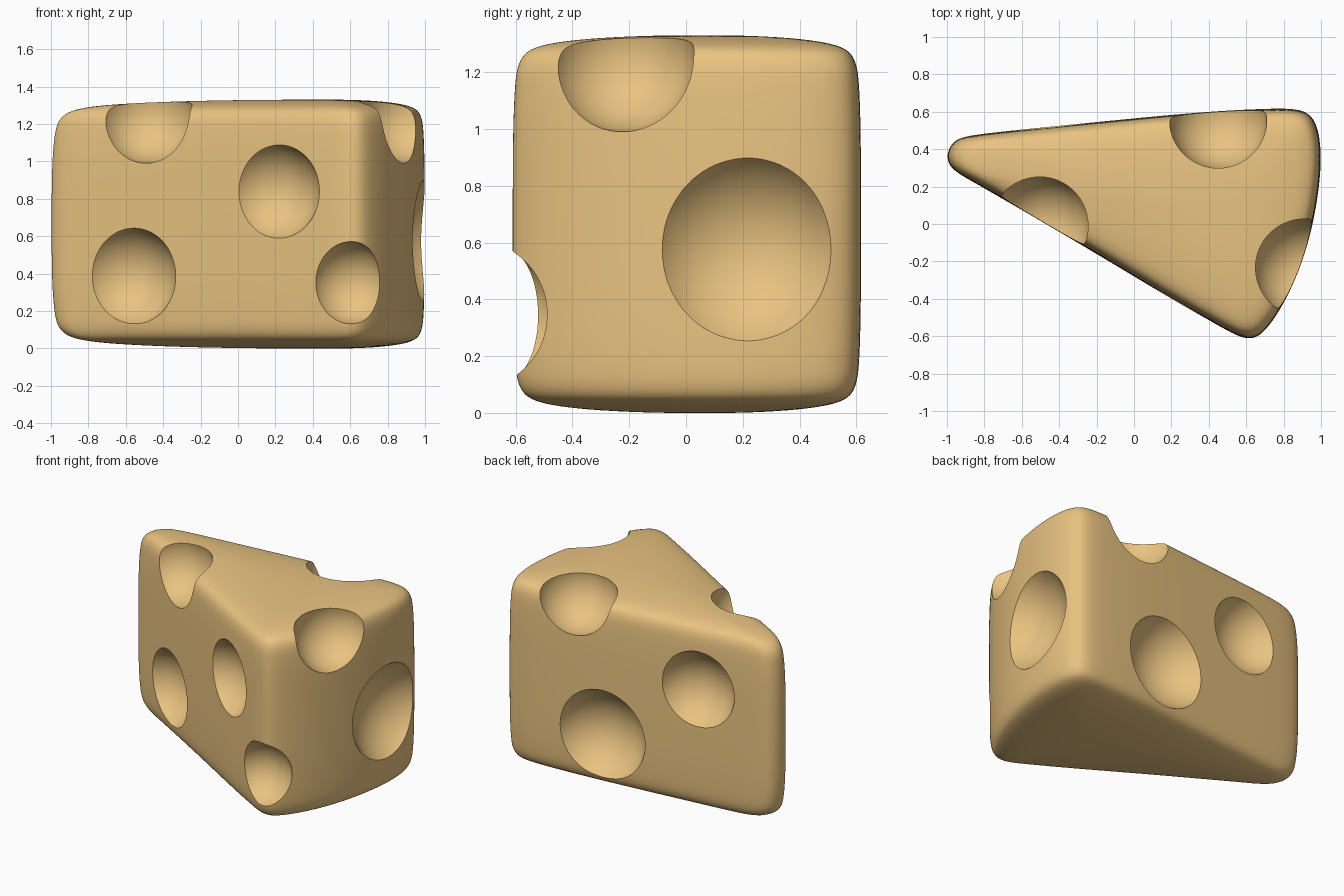
import bpy, bmesh
from mathutils import Vector

if "Cube" in bpy.data.objects:
    bpy.data.objects.remove(bpy.data.objects["Cube"])

# wedge outline seen from above, and scale/height profile of the upper half
OUTLINE = [(-1.003, .37), (-.99, .315), (-.945, .272), (-.85, .22), (-.6, .075), (-.3, -.1),
           (0, -.28), (.25, -.43), (.42, -.525), (.53, -.588), (.6, -.615), (.66, -.608),
           (.72, -.55), (.8, -.43), (.88, -.26), (.945, -.06), (.985, .15), (1.002, .32),
           (.995, .46), (.97, .55), (.925, .6), (.85, .618), (.7, .617), (.4, .602),
           (0, .565), (-.4, .525), (-.75, .49), (-.92, .468), (-.975, .435)]
PROFILE = [(1.0, .2), (.996, .38), (.987, .5), (.975, .555), (.945, .598), (.89, .622),
           (.78, .641), (.55, .657), (.25, .665)]
CENTRE = Vector((.48, .06))
MID_Z = .665

# body: the outline lofted through scaled rings
bm = bmesh.new()
rings = []
for s, h in [(s, -h) for s, h in reversed(PROFILE)] + PROFILE:
    rings.append([bm.verts.new((*(CENTRE + (Vector(p) - CENTRE) * s), MID_Z + h)) for p in OUTLINE])
n = len(OUTLINE)
for a, b in zip(rings, rings[1:]):
    for i in range(n):
        j = (i + 1) % n
        bm.faces.new((a[i], a[j], b[j], b[i]))
for ring, z in ((rings[0], 0), (rings[-1], 2 * MID_Z)):
    c = bm.verts.new((*CENTRE, z))
    for i in range(n):
        bm.faces.new((ring[i], ring[(i + 1) % n], c))
bmesh.ops.recalc_face_normals(bm, faces=bm.faces)
mesh = bpy.data.meshes.new("cheese_wedge")
bm.to_mesh(mesh)
bm.free()
wedge = bpy.data.objects.new("cheese_wedge", mesh)
bpy.context.collection.objects.link(wedge)
bpy.context.view_layer.objects.active = wedge
wedge.select_set(True)
sub = wedge.modifiers.new("smooth", 'SUBSURF')
sub.levels = sub.render_levels = 2
bpy.ops.object.modifier_apply(modifier=sub.name)

FRONT, BACK, RIGHT = Vector((-.51, -.86, 0)), Vector((-.08, .997, 0)), Vector((1, 0, 0))


# hole: rim radius r on the surface, sphere centre pushed outward by "out"
def hole(pos, r, normal=Vector(), out=0.0):
    cut_mesh = bpy.data.meshes.new("hole_cutter")
    b = bmesh.new()
    bmesh.ops.create_uvsphere(b, u_segments=64, v_segments=32, radius=(r * r + out * out) ** .5)
    b.to_mesh(cut_mesh)
    b.free()
    cutter = bpy.data.objects.new("hole_cutter", cut_mesh)
    cutter.location = Vector(pos) + normal * out
    cutter.hide_render = True
    bpy.context.collection.objects.link(cutter)
    bpy.context.view_layer.update()
    mod = wedge.modifiers.new("hole", 'BOOLEAN')
    mod.operation = 'DIFFERENCE'
    mod.solver = 'EXACT'
    mod.object = cutter
    bpy.ops.object.modifier_apply(modifier=mod.name)
    bpy.data.objects.remove(cutter)


# holes in the front face and its edges
hole((-.555, .05, .385), .258, FRONT, .12)
hole((.22, -.41, .84), .25, FRONT, .12)
hole((-.5, 0, 1.25), .26)
hole((.6, -.65, .35), .225)
# holes in the rind side
hole((1.0, .195, .575), .33, RIGHT, .2)
hole((.9, -.23, 1.25), .26)
# holes in the back face
hole((.45, .556, 1.29), .26)
hole((.23, .585, .39), .31, BACK, .14)
hole((-.46, .52, .866), .26, BACK, .12)

bpy.ops.object.shade_smooth_by_angle(angle=.52)
mat = bpy.data.materials.new("cheese")
mat.diffuse_color = (.82, .55, .22, 1)
mat.use_nodes = True
mat.node_tree.nodes["Principled BSDF"].inputs["Base Color"].default_value = mat.diffuse_color
wedge.data.materials.clear()
wedge.data.materials.append(mat)
